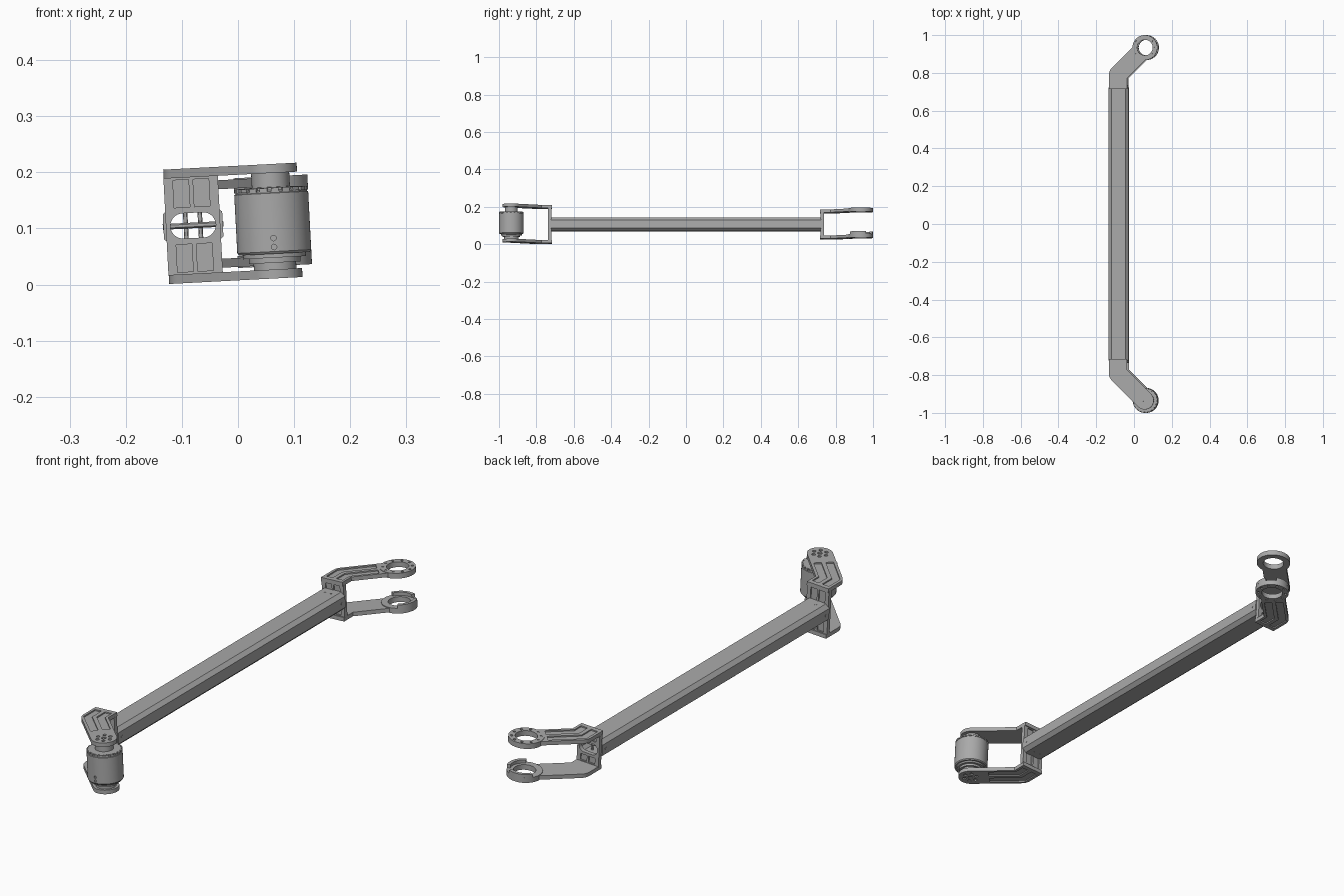
import bpy, bmesh, math
from math import cos, sin, radians, pi
from mathutils import Matrix, Vector

cube = bpy.data.objects.get("Cube")
if cube:
    bpy.data.objects.remove(cube, do_unlink=True)

grey = bpy.data.materials.new("machined_grey")
grey.use_nodes = True
grey.diffuse_color = (0.4, 0.4, 0.4, 1)
grey.node_tree.nodes["Principled BSDF"].inputs["Base Color"].default_value = (0.4, 0.4, 0.4, 1)

# The whole link leans slightly about its long axis
LEAN = Matrix.Translation((-0.08, 0, 0.1055)) @ Matrix.Rotation(radians(-3), 4, 'Y')
UPRIGHT = Matrix.Rotation(pi / 2, 4, 'X')    # profile drawn in xz, extruded along y
SIDEWAYS = Matrix.Rotation(pi / 2, 4, 'Y')   # extruded along x
BEND, END = Vector((0, 0.792)), Vector((0.142, 0.934))
DIAG = Vector((1, 1)).normalized()


def prism(bm, pts, z0, z1, matrix=Matrix()):
    """Add an extruded polygon to a bmesh."""
    low = [bm.verts.new(matrix @ Vector((p[0], p[1], z0))) for p in pts]
    top = [bm.verts.new(matrix @ Vector((p[0], p[1], z1))) for p in pts]
    n = len(pts)
    faces = [bm.faces.new(low[::-1]), bm.faces.new(top)]
    for i in range(n):
        j = (i + 1) % n
        faces.append(bm.faces.new((low[i], low[j], top[j], top[i])))
    bmesh.ops.recalc_face_normals(bm, faces=faces)


def arc(c, r, a0, a1, n=24):
    return [(c[0] + r * cos(radians(a0 + (a1 - a0) * i / n)),
             c[1] + r * sin(radians(a0 + (a1 - a0) * i / n))) for i in range(n + 1)]


def circle(c, r, n=48):
    return arc(c, r, 0, 360, n)[:-1]


def rect(cx, cy, w, h):
    return [(cx + sx * w / 2, cy + sy * h / 2) for sx, sy in ((-1, -1), (1, -1), (1, 1), (-1, 1))]


def mesh_of(bm, name):
    mesh = bpy.data.meshes.new(name)
    bm.to_mesh(mesh)
    bm.free()
    obj = bpy.data.objects.new(name, mesh)
    bpy.context.collection.objects.link(obj)
    return obj


def finish(name, bm, cutter=None):
    """Turn a bmesh into a part, subtracting the cutter if given."""
    obj = mesh_of(bm, name)
    if cutter:
        tool = mesh_of(cutter, name + "_cutter")
        mod = obj.modifiers.new("cut", 'BOOLEAN')
        mod.operation, mod.solver, mod.object = 'DIFFERENCE', 'EXACT', tool
        graph = bpy.context.evaluated_depsgraph_get()
        mesh = bpy.data.meshes.new_from_object(obj.evaluated_get(graph))
        obj.modifiers.clear()
        obj.data = mesh
        bpy.data.objects.remove(tool, do_unlink=True)
    mesh = obj.data
    mesh.materials.clear()
    mesh.materials.append(grey)
    mesh.transform(LEAN)
    mesh.shade_smooth()
    mesh.set_sharp_from_angle(angle=radians(30))
    return obj


def flip(pts, s):
    return [(p[0], p[1] * s) for p in pts]


def arm_outline(w, y0):
    """Bent arm with rounded end, half width w."""
    return ([(-w, y0)] + arc(BEND, w, 180, 135, 8) + arc(END, w, 135, -45)
            + [tuple(BEND + Vector((w, -w * math.tan(pi / 8)))), (w, y0)])


def offset_line(d, y0, back):
    """Arm centre line moved sideways by d."""
    side = Vector((-DIAG.y, DIAG.x)) * d
    return [(-d, y0), (-d, BEND.y + d * math.tan(pi / 8)), tuple(END + side - DIAG * back)]


def ring_points(c, r, n):
    return [Vector(c) + Vector((cos(2 * pi * i / n), sin(2 * pi * i / n))) * r for i in range(n)]


# Hollow beam with chamfered edges
def beam_profile(w, h, c):
    return [(-w, -h + c), (-w + c * 1.1, -h), (w - c * 1.1, -h), (w, -h + c),
            (w, h - c), (w - c * 1.1, h), (-w + c * 1.1, h), (-w, h - c)]


bm, cut = bmesh.new(), bmesh.new()
prism(bm, beam_profile(0.053, 0.036, 0.014), -0.722, 0.722, UPRIGHT)
prism(cut, beam_profile(0.047, 0.030, 0.012), -0.8, 0.8, UPRIGHT)
finish("beam", bm, cut)

# Shallow screw heads near both beam ends
bm = bmesh.new()
for s in (-1, 1):
    for x in (-0.013, 0.013):
        prism(bm, circle((x, s * 0.69), 0.004, 12), -0.037, 0.037)
    prism(bm, circle((0, s * 0.70), 0.005, 12), -0.054, 0.054, SIDEWAYS)
finish("beam_screws", bm)


def bracket(side, s, half, thick):
    """Forked bracket: mounting plate and two bent arms."""
    inner = half - thick
    # Mounting plate with cable slot and pockets on both faces
    bm, cut = bmesh.new(), bmesh.new()
    y0, y1 = sorted((-s * 0.720, -s * 0.737))
    prism(bm, rect(0, 0, 0.097, 2 * inner + 0.004), y0, y1, UPRIGHT)
    slot = arc((0.018, 0), 0.0225, -90, 90, 16) + arc((-0.018, 0), 0.0225, 90, 270, 16)
    prism(cut, slot, y0 - 0.1, y1 + 0.1, UPRIGHT)
    lo, hi = 0.033, inner - 0.004
    for x in (-0.018, 0.018):
        for z in (-1, 1):
            hole = rect(x, z * (lo + hi) / 2, 0.028, hi - lo)
            prism(cut, hole, y0 - 0.01, y0 + 0.005, UPRIGHT)
            prism(cut, hole, y1 - 0.005, y1 + 0.01, UPRIGHT)
    finish(side + "_mounting_plate", bm, cut)

    hub = (END.x, END.y * s)
    for z, level in ((1, "upper"), (-1, "lower")):
        # Bent arm with two grooves on its outer face
        bm, cut = bmesh.new(), bmesh.new()
        a, b = sorted((z * inner, z * half))
        prism(bm, flip(arm_outline(0.048, 0.716), s), a, b)
        g0, g1 = sorted((z * (half - 0.005), z * (half + 0.02)))
        for d0, d1 in ((0.037, 0.008), (-0.008, -0.037)):
            groove = offset_line(d0, 0.735, 0.075) + offset_line(d1, 0.735, 0.075)[::-1]
            prism(cut, flip(groove, s), g0, g1)
        if s > 0:
            prism(cut, circle(hub, 0.043), -0.2, 0.2)
        else:
            # Hub bolt holes
            for p in ring_points(hub, 0.026, 6):
                prism(cut, circle(p, 0.007, 16), g0, g1)
            prism(cut, circle(hub, 0.009, 20), g0, g1)
        finish(f"{side}_{level}_arm", bm, cut)


bracket("front", -1, 0.102, 0.016)
bracket("rear", 1, 0.078, 0.016)

# Rear bearing rings with bolt holes
for z, level in ((1, "upper"), (-1, "lower")):
    bm, cut = bmesh.new(), bmesh.new()
    a, b = sorted((z * 0.059, z * 0.080))
    prism(bm, circle(END, 0.066, 64), a, b)
    prism(cut, circle(END, 0.041, 64), -0.2, 0.2)
    c0, c1 = sorted((z * 0.075, z * 0.1))
    for p in ring_points(END, 0.054, 10):
        prism(cut, circle(p, 0.005, 12), c0, c1)
    finish(f"rear_{level}_ring", bm, cut)

# Raised clip walls on the lower ring, open away from the arm
bm = bmesh.new()
for a0, a1 in ((65, 150), (-60, 25)):
    prism(bm, arc(END, 0.066, a0, a1) + arc(END, 0.053, a1, a0), -0.060, -0.046)
finish("rear_ring_clips", bm)

# Joint motor, turned profile
profile = [(0, -0.088), (0.038, -0.088), (0.038, -0.074), (0.046, -0.074), (0.046, -0.065),
           (0.056, -0.065), (0.056, -0.058), (0.063, -0.058), (0.066, -0.054), (0.066, 0.050),
           (0.064, 0.051), (0.064, 0.053), (0.060, 0.056), (0.060, 0.060), (0.034, 0.061),
           (0.034, 0.088), (0, 0.088)]
motor_at = Vector((END.x, -END.y, 0))
bm = bmesh.new()
verts = [bm.verts.new((r, 0, z)) for r, z in profile]
edges = [bm.edges.new(pair) for pair in zip(verts, verts[1:])]
bmesh.ops.spin(bm, geom=verts + edges, cent=(0, 0, 0), axis=(0, 0, 1), angle=2 * pi,
               steps=64, use_duplicate=False)
bmesh.ops.remove_doubles(bm, verts=bm.verts, dist=1e-5)
bmesh.ops.recalc_face_normals(bm, faces=bm.faces)
bmesh.ops.translate(bm, verts=bm.verts, vec=motor_at)
cut = bmesh.new()
for z in (-0.030, -0.046):
    prism(cut, circle((END.x, z), 0.005, 16), END.y + 0.061, END.y + 0.08, UPRIGHT)
finish("motor", bm, cut)

# Notched rim on top of the motor
bm = bmesh.new()
for i in range(20):
    a = i * 18
    prism(bm, arc(motor_at, 0.066, a, a + 12, 4) + arc(motor_at, 0.058, a + 12, a, 4), 0.053, 0.0595)
finish("motor_rim", bm)
